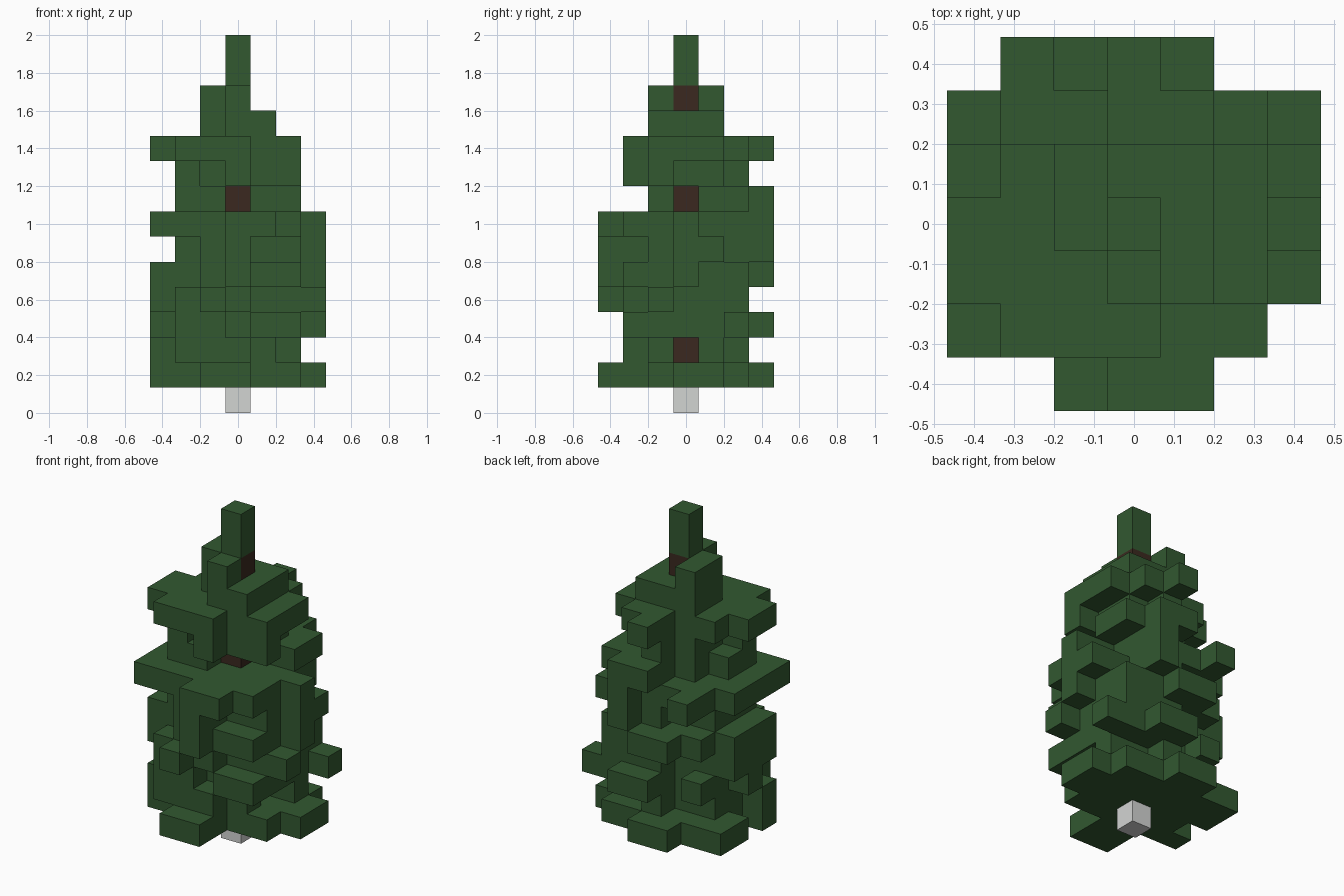
import bpy
import bmesh
import math
from mathutils import Vector

CELL = 2 / 15
cube = bpy.data.objects.get("Cube")
if cube:
    bpy.data.objects.remove(cube, do_unlink=True)


def material(name, rgb):
    mat = bpy.data.materials.new(name)
    mat.use_nodes = True
    mat.diffuse_color = (*rgb, 1)
    bsdf = mat.node_tree.nodes["Principled BSDF"]
    bsdf.inputs["Base Color"].default_value = (*rgb, 1)
    bsdf.inputs["Roughness"].default_value = 0.9
    return mat


green = material("needle green", (0.032, 0.098, 0.03))
brown = material("bark brown", (0.043, 0.022, 0.014))
grey = material("base grey", (0.65, 0.66, 0.65))


def span(value):
    """One cell index, or an inclusive (first, last) pair."""
    first, last = value if isinstance(value, tuple) else (value, value)
    return range(first, last + 1)


def box(x, y, level):
    return {(i, j, k) for i in span(x) for j in span(y) for k in span(level)}


boughs = set()


def bough(level, x, y):
    boughs.update(box(x, y, level))


def skin(name, cells, solid, mat):
    """Outer skin of a set of cells, without faces against neighbours."""
    bm = bmesh.new()
    axes = [Vector(a) for a in ((1, 0, 0), (0, 1, 0), (0, 0, 1))]
    for cell in sorted(cells):
        centre = Vector(cell) + axes[2] / 2
        for i in range(3):
            for sign in (-1, 1):
                normal = axes[i] * sign
                if tuple(int(c) for c in Vector(cell) + normal) in solid:
                    continue
                u = axes[(i + 1) % 3] / 2
                v = axes[(i + 2) % 3] / 2 * sign
                mid = centre + normal / 2
                corners = (mid - u - v, mid + u - v, mid + u + v, mid - u + v)
                bm.faces.new([bm.verts.new(c * CELL) for c in corners])
    bmesh.ops.remove_doubles(bm, verts=bm.verts, dist=CELL / 100)
    # Merge flat neighbouring squares into clean faces
    bmesh.ops.dissolve_limit(bm, angle_limit=math.radians(1),
                             verts=bm.verts, edges=bm.edges)
    mesh = bpy.data.meshes.new(name)
    bm.to_mesh(mesh)
    bm.free()
    mesh.materials.append(mat)
    obj = bpy.data.objects.new(name, mesh)
    bpy.context.collection.objects.link(obj)


# Dense heart of the crown
bough((3, 6), x=(-2, 2), y=(-1, 1))

# Lowest skirt
bough(1, x=(-2, 2), y=(-1, 2))
bough(1, x=-3, y=(1, 2))
bough(1, x=3, y=(0, 1))
bough(1, x=(-1, 0), y=(-3, 3))

# Open tier that shows the trunk on the left
bough((1, 2), x=-3, y=-1)
bough(2, x=(-2, 0), y=(-1, 1))
bough(2, x=(1, 2), y=1)
bough(2, x=0, y=2)
bough(2, x=1, y=-1)
bough(2, x=(-2, 0), y=-2)

# Lower crown
bough((3, 4), x=(0, 2), y=2)
bough(3, x=(-2, -1), y=-2)
bough(3, x=(1, 2), y=-2)
bough(3, x=(0, 1), y=3)
bough(3, x=-2, y=2)
bough(3, x=3, y=2)
bough(3, x=-3, y=0)
bough(4, x=-3, y=(-1, 1))
bough(4, x=3, y=-1)
bough(4, x=(-2, 0), y=-2)
bough(4, x=-1, y=-3)

# Middle crown, with a hanging bough in front
bough((5, 7), x=0, y=-3)
bough(5, x=-3, y=(-1, 1))
bough(5, x=(-2, 2), y=2)
bough(5, x=(-1, 0), y=3)
bough(5, x=3, y=0)
bough(5, x=(-1, 2), y=-2)
bough(6, x=(0, 1), y=2)
bough(6, x=1, y=3)
bough(6, x=3, y=(0, 1))
bough(6, x=(-1, 0), y=-2)
bough(7, x=(-2, 2), y=(-2, 0))
bough(7, x=(-2, 1), y=(1, 2))
bough(7, x=-3, y=(-2, 1))
bough(7, x=3, y=0)
bough(7, x=-2, y=3)
bough(7, x=1, y=3)
bough(7, x=1, y=-3)

# Open tier that shows the trunk in front
bough(8, x=(-2, -1), y=(-1, 0))
bough(8, x=(-1, 2), y=1)
bough(8, x=(0, 2), y=2)
bough(8, x=(0, 1), y=3)

# Upper crown
bough(9, x=(-1, 1), y=(0, 1))
bough(9, x=(0, 2), y=-1)
bough(9, x=-2, y=-1)
bough(9, x=0, y=2)
bough((9, 10), x=0, y=-2)
bough(10, x=(-2, 2), y=(-1, 1))
bough(10, x=-3, y=(-1, 0))
bough(10, x=(0, 1), y=2)
bough(10, x=0, y=3)
bough(10, x=(-2, -1), y=-2)

# Narrow top and tip
bough(11, x=(-1, 1), y=(0, 1))
bough(11, x=(0, 1), y=-1)
bough(12, x=-1, y=(0, 1))
bough(12, x=0, y=-1)
bough((13, 14), x=0, y=0)

# Trunk through the crown, standing on the base block
trunk = box(0, 0, (1, 12))
base = box(0, 0, 0)
boughs -= trunk
everything = trunk | base | boughs

skin("boughs", boughs, everything, green)
skin("trunk", trunk, everything, brown)
skin("base_block", base, everything, grey)
